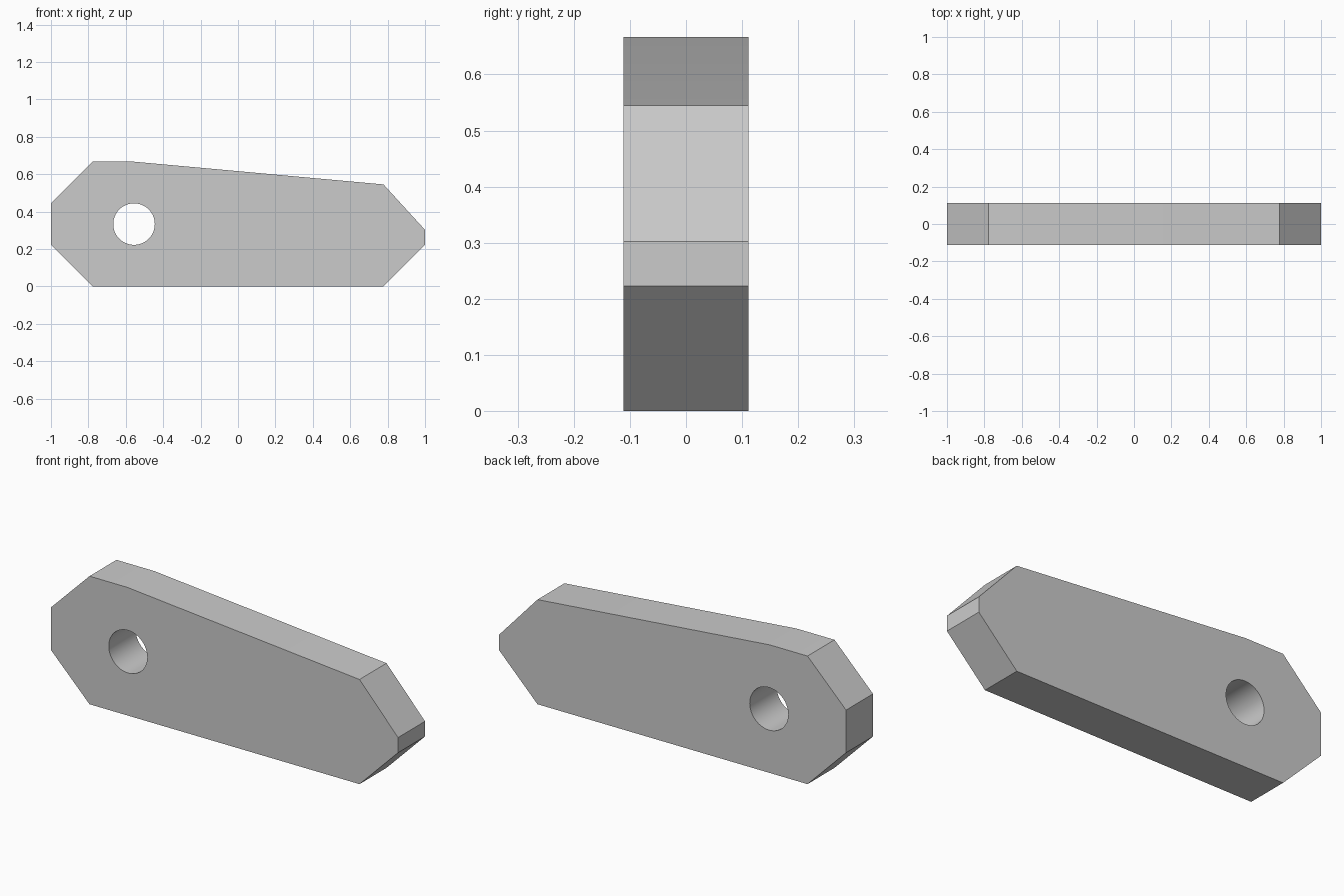
import bpy, bmesh, math
from mathutils import Matrix

cube = bpy.data.objects.get("Cube")
if cube:
    bpy.data.objects.remove(cube, do_unlink=True)

HALF = 0.111  # half thickness

grey = bpy.data.materials.new("plain grey")
grey.use_nodes = True
colour = (0.6, 0.6, 0.6, 1)
grey.diffuse_color = colour
grey.node_tree.nodes["Principled BSDF"].inputs["Base Color"].default_value = colour


def make_object(name, bm):
    bmesh.ops.recalc_face_normals(bm, faces=bm.faces)
    mesh = bpy.data.meshes.new(name)
    bm.to_mesh(mesh)
    bm.free()
    mesh.materials.append(grey)
    obj = bpy.data.objects.new(name, mesh)
    bpy.context.collection.objects.link(obj)
    return obj


# Plate: side outline extruded through the thickness
outline = [(-0.778, 0), (0.778, 0), (1, 0.223), (1, 0.302), (0.778, 0.545),
           (-0.56, 0.667), (-0.778, 0.667), (-1, 0.445), (-1, 0.223)]
bm = bmesh.new()
face = bm.faces.new([bm.verts.new((x, -HALF, z)) for x, z in outline])
ext = bmesh.ops.extrude_face_region(bm, geom=[face], use_keep_orig=True)
moved = [v for v in ext["geom"] if isinstance(v, bmesh.types.BMVert)]
bmesh.ops.translate(bm, verts=moved, vec=(0, 2 * HALF, 0))
plate = make_object("lever_plate", bm)

# Round pivot hole
bm = bmesh.new()
bmesh.ops.create_cone(bm, cap_ends=True, segments=64, radius1=HALF, radius2=HALF,
                      depth=4 * HALF,
                      matrix=Matrix.Translation((-0.556, 0, 0.333))
                      @ Matrix.Rotation(math.pi / 2, 4, "X"))
cutter = make_object("hole_cutter", bm)
cutter.hide_render = True

cut = plate.modifiers.new("pivot hole", "BOOLEAN")
cut.operation = "DIFFERENCE"
cut.solver = "EXACT"
cut.object = cutter
bpy.context.view_layer.objects.active = plate
plate.select_set(True)
bpy.ops.object.modifier_apply(modifier=cut.name)
bpy.data.objects.remove(cutter, do_unlink=True)

# Smooth hole wall, crisp outline corners (the shallow top bend stays soft)
bpy.ops.object.shade_smooth_by_angle(angle=math.radians(30))
